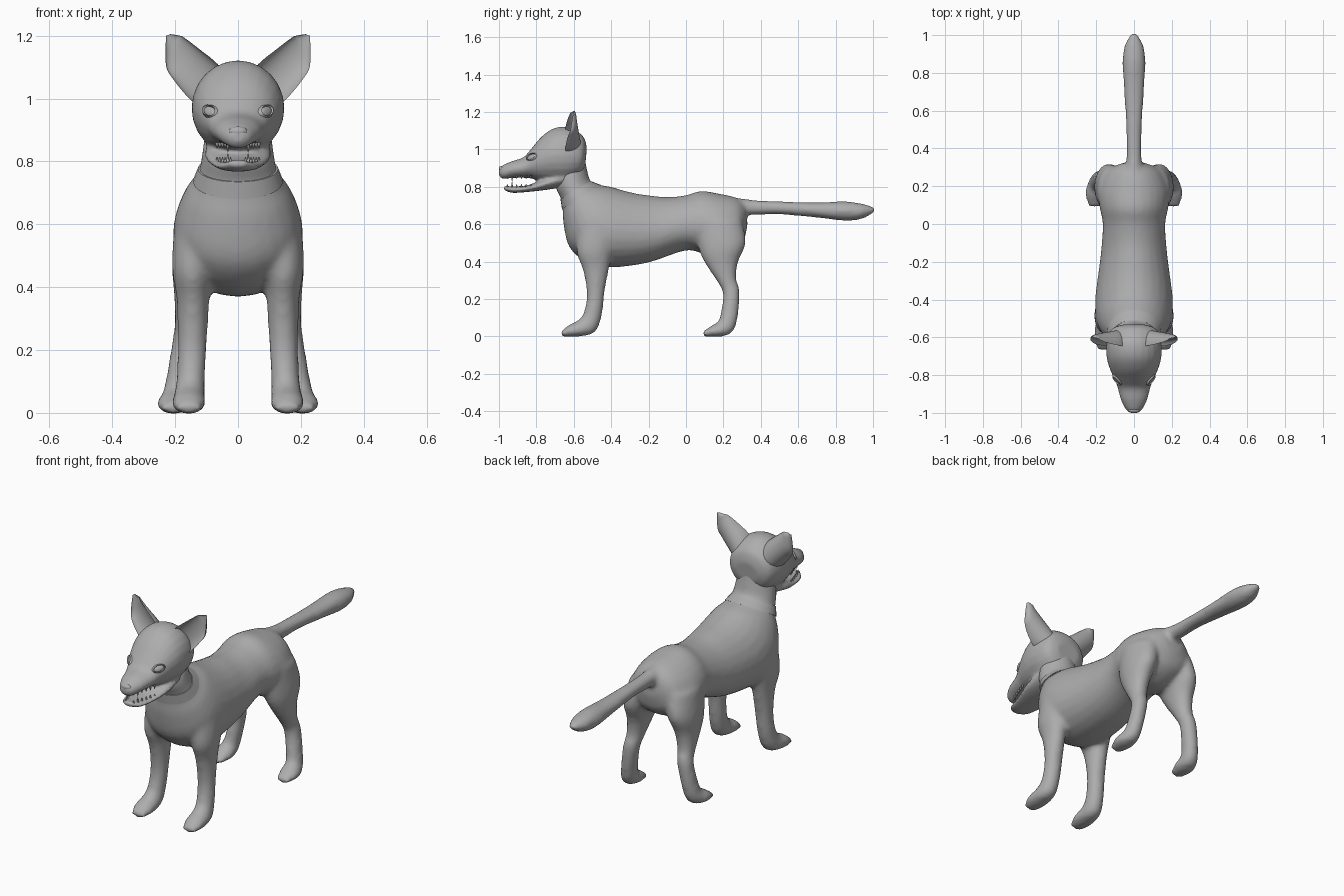
import bpy, bmesh
from math import sin, cos, pi, radians
from mathutils import Vector, Matrix

cube = bpy.data.objects.get("Cube")
if cube:
    bpy.data.objects.remove(cube, do_unlink=True)

grey = bpy.data.materials.new("plain_grey")
grey.use_nodes = True
grey.diffuse_color = (0.42, 0.42, 0.42, 1)
grey.node_tree.nodes["Principled BSDF"].inputs["Base Color"].default_value = grey.diffuse_color


def smooth_steps(rows, steps):
    """Spline the ring parameters so that lofts run smoothly between them."""
    rows = [Vector(r) for r in rows]
    out = []
    for i in range(len(rows) - 1):
        a, b = rows[max(i - 1, 0)], rows[i]
        c, d = rows[i + 1], rows[min(i + 2, len(rows) - 1)]
        for s in range(steps):
            t = s / steps
            out.append(b + 0.5 * t * (c - a + t * (2 * a - 5 * b + 4 * c - d
                                                   + t * (3 * b - a - 3 * c + d))))
    return out + [rows[-1]]


def body_ring(p, angle, pear=0.0):
    """Oval between two side-profile points, with a half width and a centre x."""
    y0, z0, y1, z1, w, x = p
    s = sin(angle)
    k = 0.5 + 0.5 * s
    return (x + w * cos(angle) * (1 - pear * s), y0 + (y1 - y0) * k, z0 + (z1 - z0) * k)


def ear_ring(p, angle):
    """Crescent from inner edge to outer edge, hollow towards the front."""
    xi, zi, xo, zo, y, depth = p
    k = 0.5 + 0.5 * cos(angle)
    s = sin(angle)
    bulge = 1.3 * s if s > 0 else -0.75 * s
    return (xi + (xo - xi) * k, y + depth * (bulge - 0.5), zi + (zo - zi) * k)


def loft(bm, rows, ring=body_ring, sides=24, steps=4, flip=1, **kw):
    loops = []
    for p in smooth_steps(rows, steps):
        pts = [ring(p, 2 * pi * i / sides, **kw) for i in range(sides)]
        loops.append([bm.verts.new((x * flip, y, z)) for x, y, z in pts])
    for a, b in zip(loops, loops[1:]):
        for i in range(sides):
            j = (i + 1) % sides
            bm.faces.new((a[i], a[j], b[j], b[i]))
    bm.faces.new(loops[0])
    bm.faces.new(loops[-1])


def make(name, bm, voxel=0, relax=0):
    bmesh.ops.recalc_face_normals(bm, faces=bm.faces[:])
    mesh = bpy.data.meshes.new(name)
    bm.to_mesh(mesh)
    bm.free()
    mesh.materials.append(grey)
    obj = bpy.data.objects.new(name, mesh)
    bpy.context.collection.objects.link(obj)
    if voxel:
        rm = obj.modifiers.new("fuse", 'REMESH')
        rm.mode = 'VOXEL'
        rm.voxel_size = voxel
        rm.use_smooth_shade = True
        sm = obj.modifiers.new("relax", 'SMOOTH')
        sm.factor = 0.5
        sm.iterations = relax
    bpy.ops.object.select_all(action='DESELECT')
    obj.select_set(True)
    bpy.context.view_layer.objects.active = obj
    bpy.ops.object.shade_smooth_by_angle(angle=radians(50))
    return obj


# Torso with neck, legs and tail, fused into one skin
collar_low = (-.66, .68, -.46, .81, .137, 0)
collar_top = (-.668, .735, -.51, .83, .122, 0)
torso = [(-.69, .86, -.545, .98, .1, 0), (-.695, .79, -.53, .9, .112, 0),
         collar_top, collar_low,
         (-.655, .6, -.4, .8, .17, 0), (-.62, .47, -.34, .782, .2, 0),
         (-.51, .385, -.27, .765, .205, 0), (-.38, .37, -.2, .755, .193, 0),
         (-.2, .395, -.1, .745, .175, 0), (0, .46, 0, .755, .165, 0),
         (.1, .44, .08, .778, .182, 0), (.2, .44, .17, .765, .185, 0),
         (.3, .5, .26, .745, .14, 0), (.33, .6, .31, .72, .06, 0)]
front_leg = [(-.58, .58, -.36, .58, .07, .135), (-.585, .45, -.39, .47, .065, .145),
             (-.55, .35, -.41, .37, .052, .143), (-.53, .22, -.435, .24, .047, .145),
             (-.55, .12, -.45, .11, .045, .15), (-.58, .085, -.49, .02, .05, .155),
             (-.625, .062, -.59, -.002, .054, .157), (-.67, .027, -.67, 0, .035, .157)]
hind_leg = [(.04, .62, .3, .62, .08, .11), (.07, .46, .32, .5, .075, .135),
            (.115, .37, .28, .4, .057, .147), (.175, .28, .268, .31, .045, .157),
            (.198, .22, .288, .24, .042, .167), (.18, .1, .275, .09, .042, .19),
            (.165, .075, .245, .02, .047, .2), (.14, .06, .18, -.002, .054, .205),
            (.09, .027, .09, 0, .035, .205)]
tail = [(.25, .65, .25, .745, .045, 0), (.38, .648, .36, .73, .04, 0),
        (.5, .652, .5, .722, .042, 0), (.7, .635, .7, .717, .053, 0),
        (.85, .618, .85, .722, .061, 0), (.94, .628, .94, .71, .052, 0),
        (1.008, .662, 1.008, .692, .018, 0)]
bm = bmesh.new()
loft(bm, torso, pear=0.12)
loft(bm, tail)
for side in (1, -1):
    loft(bm, front_leg, flip=side)
    loft(bm, hind_leg, flip=side)
make("body", bm, voxel=0.012, relax=10)

# Collar band
bm = bmesh.new()
loft(bm, [collar_low, collar_top], steps=1, sides=32, pear=0.12)
bmesh.ops.scale(bm, vec=(1.035, 1.035, 1), verts=bm.verts[:],
                space=Matrix.Translation((0, .575, 0)))
make("collar", bm)

# Skull with muzzle, and the open lower jaw
skull = [(-.54, .9, -.53, 1.01, .07, 0), (-.57, .85, -.55, 1.07, .122, 0),
         (-.64, .82, -.62, 1.117, .146, 0), (-.72, .82, -.7, 1.115, .144, 0),
         (-.78, .83, -.77, 1.07, .125, 0), (-.83, .845, -.83, 1.0, .1, 0),
         (-.87, .848, -.87, .957, .086, 0), (-.93, .847, -.93, .937, .07, 0),
         (-.98, .842, -.98, .915, .045, 0), (-1.0, .862, -1.0, .897, .022, 0)]
jaw = [(-.64, .8, -.64, .9, .1, 0), (-.75, .783, -.75, .85, .105, 0),
       (-.85, .772, -.84, .81, .083, 0), (-.93, .768, -.93, .802, .06, 0),
       (-.975, .783, -.97, .808, .028, 0)]
bm = bmesh.new()
loft(bm, skull)
loft(bm, jaw)
head = make("head", bm, voxel=0.008, relax=6)

# Ears
ear = [(.03, 1.06, .12, .97, -.61, .065), (.065, 1.11, .16, 1.005, -.615, .06),
       (.12, 1.155, .205, 1.06, -.612, .045), (.17, 1.193, .228, 1.1, -.605, .028),
       (.185, 1.2, .23, 1.165, -.6, .016), (.215, 1.205, .229, 1.2, -.598, .006)]
for side, label in ((1, "left"), (-1, "right")):
    bm = bmesh.new()
    loft(bm, ear, ring=ear_ring, flip=side)
    make(label + "_ear", bm)

# Nose pad
bm = bmesh.new()
bmesh.ops.create_uvsphere(bm, u_segments=16, v_segments=10, radius=1,
                          matrix=Matrix.Translation((0, -.985, .895))
                          @ Matrix.Diagonal((.03, .016, .017, 1)))
make("nose", bm)

# Eyes: almond ball with a raised lid, seated on the face surface
bpy.context.view_layer.update()
deps = bpy.context.evaluated_depsgraph_get()
face = head.evaluated_get(deps)
for side, label in ((1, "left"), (-1, "right")):
    hit, spot, normal, _ = face.ray_cast(Vector((.09 * side, -2, .96)), Vector((0, 1, 0)))
    if not hit:
        spot, normal = Vector((.09 * side, -.82, .96)), Vector((.6 * side, -.8, 0))
    seat = (Matrix.Translation(spot) @ normal.to_track_quat('Z', 'Y').to_matrix().to_4x4()
            @ Matrix.Rotation(radians(18) * side, 4, 'Z'))
    bm = bmesh.new()
    bmesh.ops.create_uvsphere(bm, u_segments=16, v_segments=10, radius=1,
                              matrix=seat @ Matrix.Diagonal((.027, .015, .006, 1)))
    make(label + "_eye", bm)
    bm = bmesh.new()
    lid = []
    for i in range(20):
        a = 2 * pi * i / 20
        lid.append([bm.verts.new(seat @ Vector((.03 * cos(a) * k, .018 * sin(a) * k, h)))
                    for k, h in ((1.25, -.004), (1, .007), (.82, -.004))])
    for i in range(20):
        for j in range(3):
            n, m = (i + 1) % 20, (j + 1) % 3
            bm.faces.new((lid[i][j], lid[n][j], lid[n][m], lid[i][m]))
    make(label + "_eyelid", bm)

# Teeth along both jaws, with larger canines near the front
for name, up, base in (("upper_teeth", -1, .858), ("lower_teeth", 1, .797)):
    bm = bmesh.new()
    for i in range(6):
        y = -.955 + .025 * i
        x = .024 + .0085 * i
        size = .034 if i == 1 else .02
        for side in (1, -1):
            bmesh.ops.create_cone(
                bm, cap_ends=True, segments=8, radius1=.007, radius2=.001, depth=size,
                matrix=Matrix.Translation((x * side, y, base + up * size * .35))
                @ Matrix.Rotation(0 if up > 0 else pi, 4, 'X'))
    make(name, bm)
